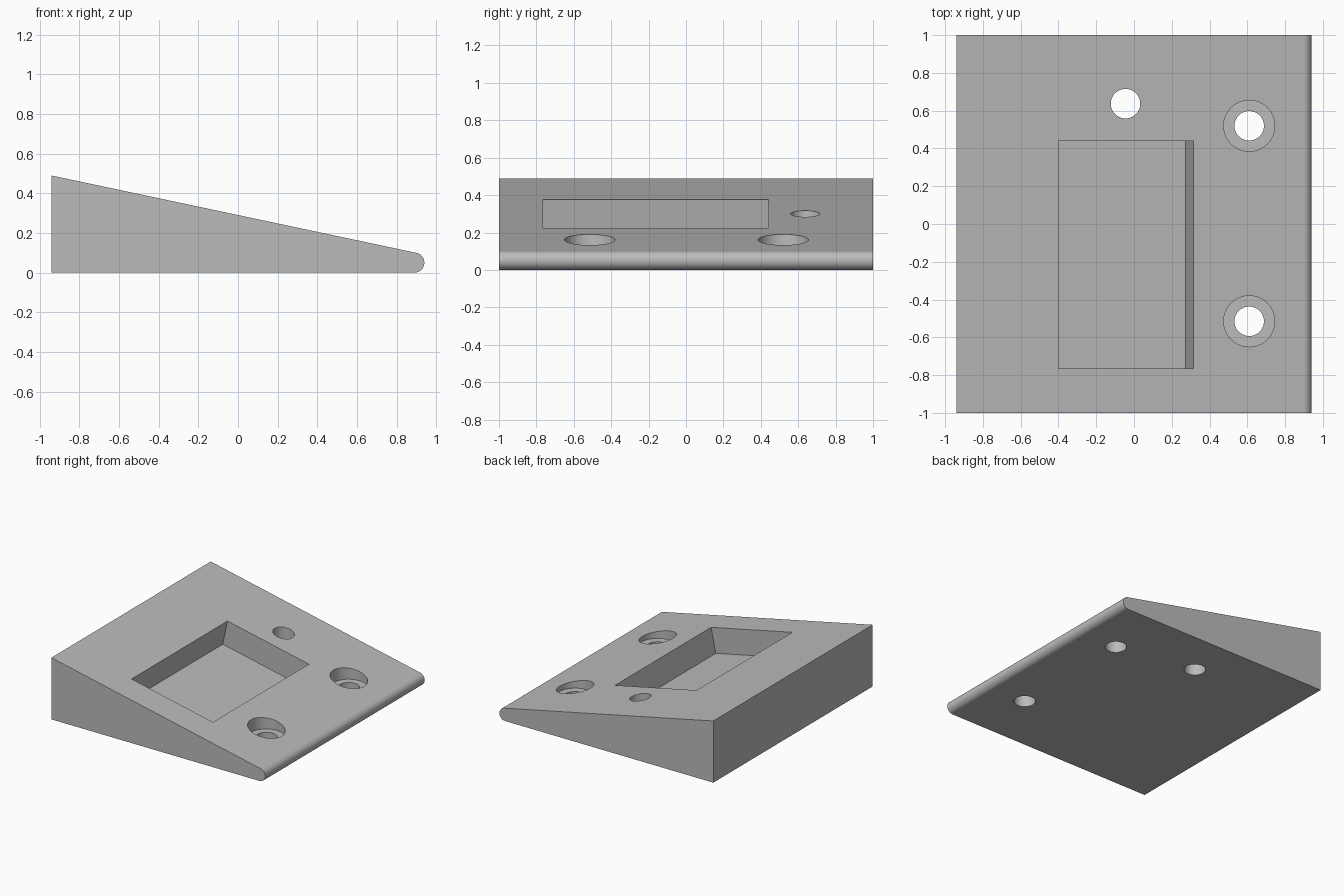
import bpy, bmesh
from math import sin, cos, atan, pi
from mathutils import Matrix, Vector

cube = bpy.data.objects.get("Cube")
if cube:
    bpy.data.objects.remove(cube, do_unlink=True)

# Main sizes
HALF_X, HALF_Y, HEIGHT, SLOPE, NOSE_R = 0.94, 1.0, 0.49, 0.212, 0.0505
TILT = atan(SLOPE)
NOSE_STEPS = 40

grey = bpy.data.materials.new("plain grey")
grey.use_nodes = True
grey.diffuse_color = (0.5, 0.5, 0.5, 1)
grey.node_tree.nodes["Principled BSDF"].inputs["Base Color"].default_value = (0.5, 0.5, 0.5, 1)


def surface_z(x):
    return HEIGHT - SLOPE * (x + HALF_X)


def add_object(name, bm):
    bmesh.ops.recalc_face_normals(bm, faces=bm.faces)
    mesh = bpy.data.meshes.new(name)
    bm.to_mesh(mesh)
    bm.free()
    mesh.materials.append(grey)
    obj = bpy.data.objects.new(name, mesh)
    bpy.context.collection.objects.link(obj)
    return obj


def cut(target, cutter):
    cutter.hide_render = True
    mod = target.modifiers.new(cutter.name, 'BOOLEAN')
    mod.operation = 'DIFFERENCE'
    mod.solver = 'EXACT'
    mod.object = cutter
    bpy.ops.object.modifier_apply(modifier=mod.name)
    bpy.data.objects.remove(cutter, do_unlink=True)


def bore(name, x, y, radius, bottom):
    bm = bmesh.new()
    top = 0.8
    bmesh.ops.create_cone(bm, cap_ends=True, segments=64, radius1=radius, radius2=radius,
                          depth=top - bottom,
                          matrix=Matrix.Translation((x, y, (top + bottom) / 2)))
    return add_object(name, bm)


# Wedge: side profile with a round nose tangent to base and slope
profile = [(-HALF_X, HEIGHT), (-HALF_X, 0)]
for i in range(NOSE_STEPS + 1):
    a = -pi / 2 + (pi - TILT) * i / NOSE_STEPS
    profile.append((HALF_X - NOSE_R + NOSE_R * cos(a), NOSE_R + NOSE_R * sin(a)))
bm = bmesh.new()
side = bm.faces.new([bm.verts.new((x, -HALF_Y, z)) for x, z in profile])
extruded = bmesh.ops.extrude_face_region(bm, geom=[side])["geom"]
bmesh.ops.translate(bm, vec=(0, 2 * HALF_Y, 0),
                    verts=[v for v in extruded if isinstance(v, bmesh.types.BMVert)])
wedge = add_object("wedge_block", bm)
bpy.context.view_layer.objects.active = wedge
wedge.select_set(True)

# Rectangular pocket sunk square to the slope
x0, x1, y0, y1, depth = -0.40, 0.315, -0.765, 0.44, 0.20
xm = (x0 + x1) / 2
bm = bmesh.new()
size = Vector(((x1 - x0) / cos(TILT), y1 - y0, depth * 2))
bmesh.ops.create_cube(bm, size=1, matrix=(
    Matrix.Translation((xm, (y0 + y1) / 2, surface_z(xm)))
    @ Matrix.Rotation(TILT, 4, 'Y') @ Matrix.Diagonal(size).to_4x4()))
cut(wedge, add_object("pocket_cutter", bm))

# Two counterbored screw holes and one plain hole, all upright
for y in (-0.515, 0.52):
    cut(wedge, bore("counterbore_cutter", 0.61, y, 0.135, 0.09))
    cut(wedge, bore("screw_hole_cutter", 0.61, y, 0.078, -0.2))
cut(wedge, bore("plain_hole_cutter", -0.045, 0.637, 0.078, -0.2))

# Smooth the round parts, keep the flats flat
bpy.ops.object.shade_smooth_by_angle(angle=pi / 6)
weighted = wedge.modifiers.new("flat_faces", 'WEIGHTED_NORMAL')
weighted.keep_sharp = True
